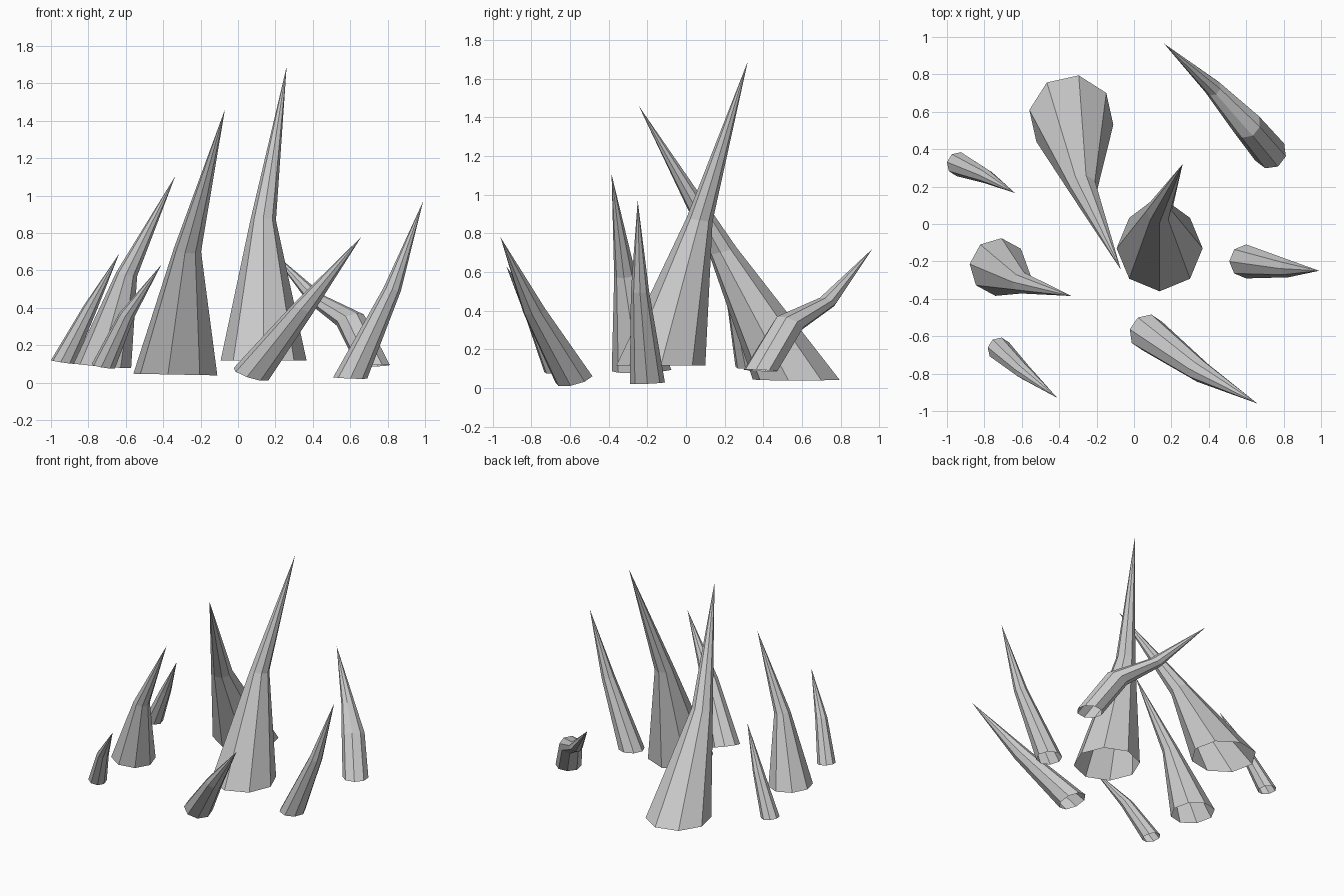
import bpy, bmesh, math
from mathutils import Vector

if "Cube" in bpy.data.objects:
    bpy.data.objects.remove(bpy.data.objects["Cube"])

SIDES = 8
UP = Vector((0, 0, 1))


def spike(name, rings, tip, turn=0, base_normal=(0, 0, 1)):
    """Open-bottomed bent cone: rings are (x, y, z, radius), ending in a point."""
    bm = bmesh.new()
    pts = [Vector(r[:3]) for r in rings] + [Vector(tip)]
    loops = []
    for i, r in enumerate(rings):
        if i == 0:
            normal = Vector(base_normal).normalized()
        else:
            # middle rings lean halfway towards the direction of growth
            along = (pts[i + 1] - pts[i - 1]).normalized()
            normal = (UP + along).normalized()
        q = UP.rotation_difference(normal)
        loop = []
        for k in range(SIDES):
            a = math.radians(turn) + math.tau * k / SIDES
            loop.append(bm.verts.new(pts[i] + q @ Vector((math.cos(a), math.sin(a), 0)) * r[3]))
        loops.append(loop)
    apex = bm.verts.new(pts[-1])
    for k in range(SIDES):
        n = (k + 1) % SIDES
        for lo, hi in zip(loops, loops[1:]):
            bm.faces.new((lo[k], lo[n], hi[n], hi[k]))
        bm.faces.new((loops[-1][k], loops[-1][n], apex))
    me = bpy.data.meshes.new(name)
    bm.to_mesh(me)
    bm.free()
    bpy.context.collection.objects.link(bpy.data.objects.new(name, me))


# two large spikes
spike("tall_spike", [(.137, -.13, .117, .23), (.135, .07, .87, .068)], (.26, .32, 1.69))
spike("rear_large_spike", [(-.335, .57, .043, .228), (-.27, .19, .71, .074)],
      (-.07, -.245, 1.46), -10, (.02, 0, 1))
# medium spikes
spike("left_spike", [(-.725, -.23, .09, .155), (-.595, -.315, .58, .057)],
      (-.335, -.385, 1.105), -6, (.08, -.03, 1))
spike("right_spike", [(.6, -.2, .025, .091), (.825, -.238, .5, .047)],
      (.99, -.25, .97), 0, (.04, -.04, 1))
spike("front_spike", [(.07, -.58, .045, .1), (.35, -.785, .4, .06)],
      (.66, -.96, .78), -12, (.32, -.24, 1))
# strongly bent spike at the back
spike("bent_spike", [(.725, .385, .09, .09), (.6, .535, .335, .08), (.42, .73, .445, .047)],
      (.16, .965, .72), -15, (-.04, .05, 1))
# small spikes
spike("small_left_spike", [(-.937, .32, .11, .065), (-.79, .255, .4, .038)],
      (-.635, .165, .69), -10, (.15, -.05, 1))
spike("small_front_spike", [(-.72, -.67, .087, .064), (-.595, -.785, .36, .042)],
      (-.41, -.93, .63), -10, (.17, -.12, 1))
